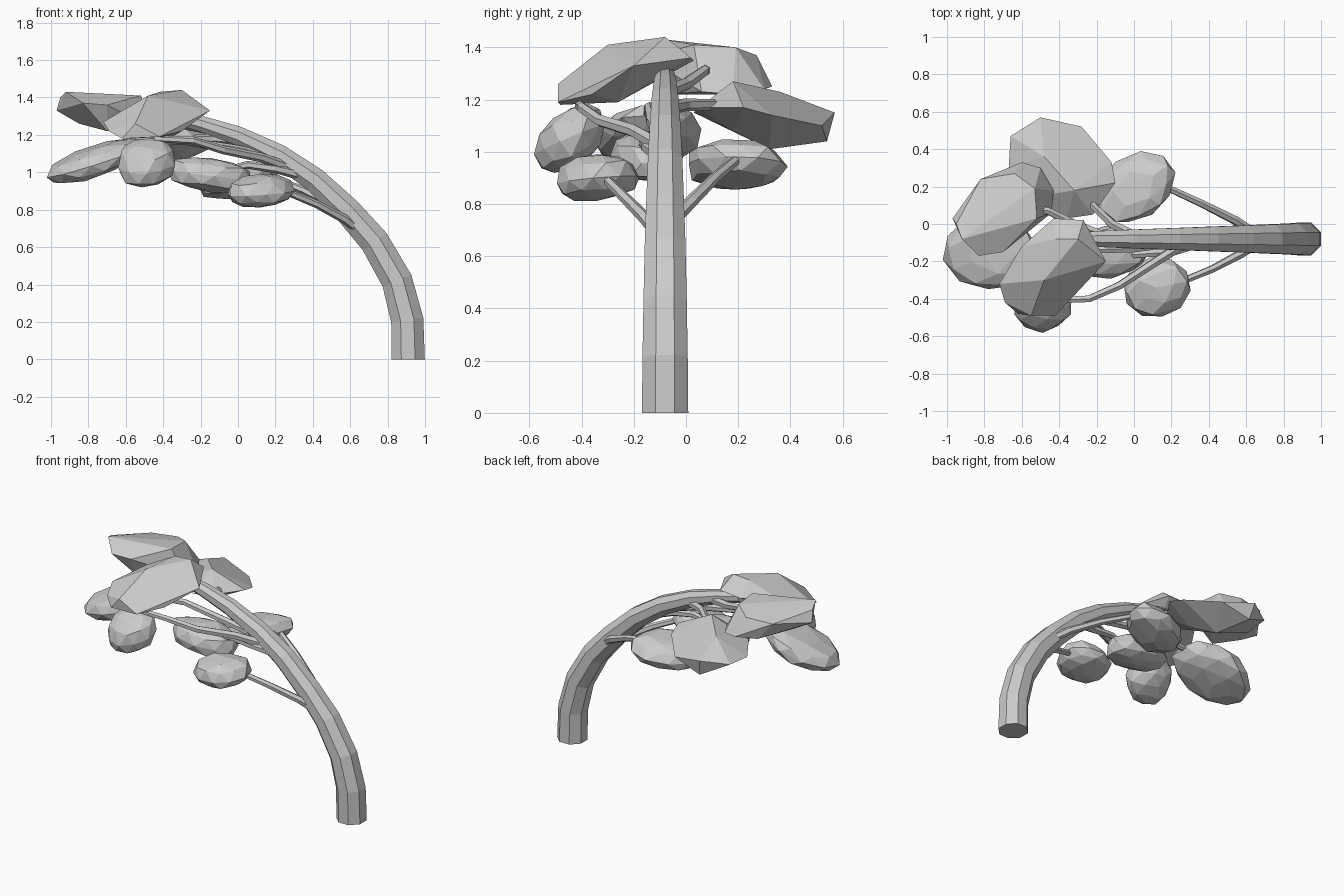
import bpy, bmesh, math, random
from mathutils import Vector

random.seed(4)
if "Cube" in bpy.data.objects:
    bpy.data.objects.remove(bpy.data.objects["Cube"], do_unlink=True)

grey = bpy.data.materials.new("plain grey")
grey.use_nodes = True
grey.diffuse_color = (0.6, 0.6, 0.6, 1)
grey.node_tree.nodes["Principled BSDF"].inputs["Base Color"].default_value = (0.6, 0.6, 0.6, 1)


def finish(name, bm):
    bmesh.ops.recalc_face_normals(bm, faces=bm.faces)
    mesh = bpy.data.meshes.new(name)
    bm.to_mesh(mesh)
    bm.free()
    mesh.materials.append(grey)
    bpy.context.collection.objects.link(bpy.data.objects.new(name, mesh))


def limb(name, path, r0, r1, sides, bulge=1):
    """Faceted tube along a path; a bulge above 1 delays the taper."""
    pts = [Vector(p) for p in path]
    bm, rings = bmesh.new(), []
    for i, p in enumerate(pts):
        t = (pts[min(i + 1, len(pts) - 1)] - pts[max(i - 1, 0)]).normalized()
        if i == 0 and name == "trunk":
            t = Vector((0, 0, 1))
        side = (Vector((0, 1, 0)) - t * t.y).normalized()
        up = t.cross(side)
        r = r0 + (r1 - r0) * (i / (len(pts) - 1)) ** bulge
        angles = [math.tau * (k + 0.5) / sides for k in range(sides)]
        rings.append([bm.verts.new(p + r * (side * math.cos(a) + up * math.sin(a))) for a in angles])
    for a, b in zip(rings, rings[1:]):
        for k in range(sides):
            j = (k + 1) % sides
            bm.faces.new((a[k], a[j], b[j], b[k]))
    bm.faces.new(rings[0])
    bm.faces.new(rings[-1])
    finish(name, bm)


def hull(name, points):
    """Faceted lump wrapped around its corner points."""
    bm = bmesh.new()
    for p in points:
        bm.verts.new(p)
    result = bmesh.ops.convex_hull(bm, input=bm.verts)
    spare = {g for g in result["geom_interior"] + result["geom_unused"] if isinstance(g, bmesh.types.BMVert)}
    bmesh.ops.delete(bm, geom=list(spare), context="VERTS")
    bmesh.ops.dissolve_limit(bm, angle_limit=0.12, verts=bm.verts, edges=bm.edges)
    finish(name, bm)


def clump(name, centre, size, slope, turn=0):
    """Blunt noisy ellipsoid (half x, half y, rise, drop), turned and sloped."""
    ball = bmesh.new()
    bmesh.ops.create_icosphere(ball, subdivisions=2, radius=1)
    c, s = math.cos(turn), math.sin(turn)
    points = []
    for v in ball.verts:
        p = v.co * random.uniform(0.94, 1.07)
        x, y = p.x * size[0], p.y * size[1]
        x, y = x * c - y * s, x * s + y * c
        height = size[2] if p.z > 0 else -size[3]
        z = height * abs(p.z) ** 0.8 + slope[0] * x + slope[1] * y
        points.append(Vector(centre) + Vector((x, y, z)))
    ball.free()
    hull(name, points)


# Leaning trunk
spine = [(0.91, 0), (0.905, 0.21), (0.85, 0.42), (0.73, 0.63), (0.59, 0.79),
         (0.41, 0.96), (0.22, 1.09), (0, 1.195), (-0.2, 1.26), (-0.36, 1.3)]
limb("trunk", [(x, -0.08, z) for x, z in spine], 0.096, 0.036, 8, 1.5)

# Thin branches peeling off the trunk
branches = {
    "front_low_branch": [(0.66, -0.1, 0.68), (0.57, -0.16, 0.75), (0.42, -0.24, 0.83), (0.2, -0.33, 0.92)],
    "back_low_branch": [(0.64, -0.05, 0.74), (0.54, 0.02, 0.81), (0.36, 0.11, 0.9), (0.1, 0.23, 1.0)],
    "front_high_branch": [(0.26, -0.11, 1.03), (0.12, -0.2, 1.08), (-0.08, -0.33, 1.12),
                          (-0.24, -0.4, 1.17), (-0.45, -0.41, 1.18)],
    "middle_branch": [(0.32, -0.11, 0.99), (0.2, -0.15, 1.02), (0.05, -0.16, 1.04), (-0.1, -0.17, 1.0)],
    "back_high_branch": [(0.0, -0.06, 1.17), (-0.12, 0.0, 1.18), (-0.22, 0.1, 1.18), (-0.35, 0.25, 1.16)],
    "left_long_branch": [(0.2, -0.1, 1.07), (0.0, -0.13, 1.12), (-0.3, -0.14, 1.17), (-0.65, -0.15, 1.14)],
    "top_branch": [(-0.15, -0.07, 1.23), (-0.32, 0.0, 1.26), (-0.46, 0.07, 1.31), (-0.65, 0.1, 1.33)],
}
for name, path in branches.items():
    limb(name, path, 0.028, 0.018, 6)

# Three large angular foliage lumps
hull("top_front_foliage", [
    (-0.72, -0.32, 1.27), (-0.6, -0.12, 1.34), (-0.43, 0.03, 1.35), (-0.42, -0.08, 1.43),
    (-0.3, -0.08, 1.44), (-0.27, 0.02, 1.36), (-0.15, -0.2, 1.33), (-0.3, -0.36, 1.22),
    (-0.42, -0.49, 1.19), (-0.62, -0.48, 1.18), (-0.55, -0.49, 1.26), (-0.48, -0.3, 1.41),
    (-0.35, -0.26, 1.19), (-0.69, -0.42, 1.22)])
hull("top_outer_foliage", [
    (-0.95, 0, 1.4), (-0.92, -0.08, 1.43), (-0.83, -0.17, 1.37), (-0.7, -0.15, 1.36),
    (-0.52, 0.03, 1.41), (-0.53, 0.19, 1.4), (-0.64, 0.27, 1.37), (-0.82, 0.24, 1.36),
    (-0.97, 0.03, 1.33), (-0.85, 0.02, 1.26), (-0.7, -0.08, 1.22), (-0.6, 0.33, 1.25),
    (-0.5, 0.3, 1.24), (-0.43, 0.18, 1.22), (-0.44, 0.06, 1.23), (-0.72, 0.26, 1.24)])
hull("back_foliage", [
    (-0.67, 0.3, 1.12), (-0.66, 0.47, 1.13), (-0.5, 0.57, 1.15), (-0.48, 0.54, 1.04),
    (-0.28, 0.52, 1.1), (-0.12, 0.33, 1.14), (-0.1, 0.22, 1.17), (-0.22, 0.05, 1.17),
    (-0.36, 0.03, 1.15), (-0.32, 0.18, 1.27), (-0.48, 0.36, 1.23), (-0.4, 0.32, 1.01),
    (-0.3, 0.18, 1.08), (-0.57, 0.14, 1.15)])

# Smaller foliage: centre, half sizes, slope in x and y, turn
clump("front_hanging_foliage", (-0.49, -0.44, 1.05), (0.155, 0.135, 0.12, 0.12), (0.05, 0.42))
clump("outer_low_foliage", (-0.76, -0.15, 1.06), (0.26, 0.21, 0.085, 0.085), (0.32, 0.1), -0.1)
clump("inner_foliage", (-0.14, -0.15, 0.98), (0.23, 0.14, 0.1, 0.09), (-0.12, 0), 0.1)
clump("front_low_foliage", (0.12, -0.34, 0.89), (0.175, 0.16, 0.1, 0.075), (0.06, 0.08), 0.2)
clump("back_low_foliage", (0.0, 0.19, 0.95), (0.23, 0.17, 0.09, 0.09), (0.15, -0.06), 0.6)
